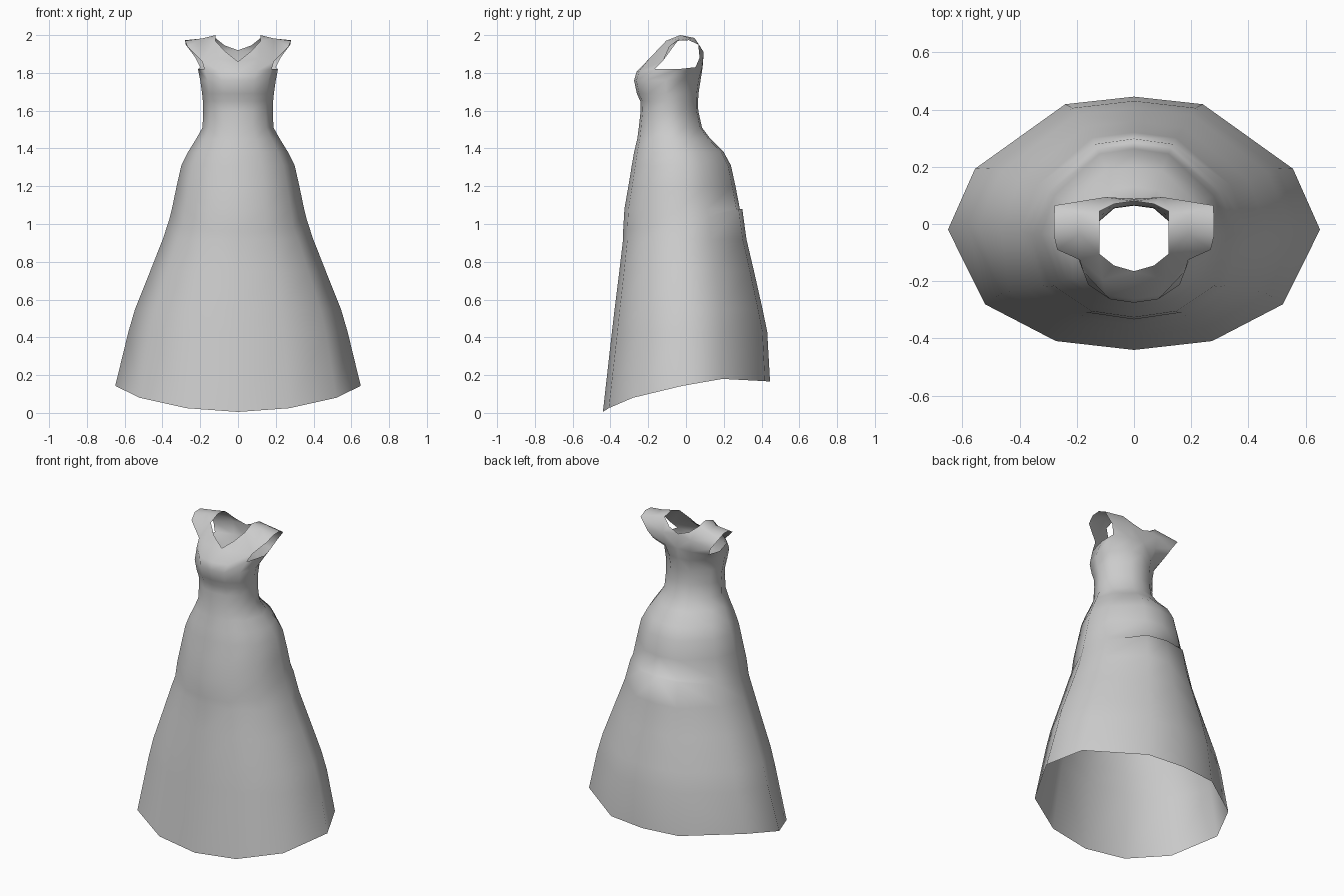
import bpy, bmesh

if "Cube" in bpy.data.objects:
    bpy.data.objects.remove(bpy.data.objects["Cube"])

# fabric colour
fabric = bpy.data.materials.new("grey_fabric")
fabric.diffuse_color = (0.6, 0.6, 0.6, 1)
fabric.use_nodes = True
fabric.node_tree.nodes["Principled BSDF"].inputs["Base Color"].default_value = fabric.diffuse_color

# half cross-section from front centre to back centre (x and y fractions)
SECTION = [(0, -1), (.42, -.93), (.80, -.64), (1, -.05), (.855, .43), (.37, .94), (0, 1)]
HEM_Z = [.005, .025, .08, .143, .18, .168, .165]

# rings of skirt and bodice: height, half width, front y, back y
RINGS = [(None, .65, -.44, .445), (.43, .58, -.392, .43), (.55, .545, -.378, .405),
         (.75, .465, -.353, .36), (.92, .398, -.333, .32), (1.02, .366, -.333, .298),
         (1.08, .35, -.326, .285), (1.20, .325, -.305, .262), (1.31, .30, -.287, .238),
         (1.38, .265, -.275, .20), (1.45, .222, -.258, .13), (1.51, .188, -.25, .085),
         (1.60, .184, -.24, .065), (1.65, .186, -.242, .064), (1.69, .19, -.26, .066),
         (1.76, .20, -.275, .077)]

# top of the bodice, neckline, armhole and yoke points of one half
TOP = {
    "T0": (0, -.262, 1.805), "T1": (.10, -.248, 1.81), "T2": (.178, -.165, 1.82),
    "T3": (.212, -.04, 1.82), "T4": (.20, .05, 1.83), "T5": (.09, .086, 1.83),
    "T6": (0, .088, 1.83),
    "N0": (0, -.165, 1.86), "N1": (.07, -.145, 1.915), "N2": (.12, -.105, 1.97),
    "N3": (.12, -.03, 2.0), "N4": (.12, .045, 1.985), "N5": (.07, .07, 1.945),
    "N6": (0, .08, 1.92),
    "front_yoke": (.11, -.195, 1.875), "back_yoke": (.10, .094, 1.91),
    "A1": (.19, -.125, 1.86), "A2": (.268, -.09, 1.94), "A3": (.28, -.04, 1.97),
    "A4": (.28, .015, 1.973), "A5": (.277, .065, 1.95), "A6": (.225, .072, 1.88),
    "S3": (.19, -.035, 1.982), "S4": (.19, .03, 1.98),
}
TOP_FACES = ["T0 T1 front_yoke N0", "front_yoke N1 N0", "T1 T2 A1 front_yoke",
             "front_yoke A1 N2 N1", "A1 A2 S3 N2", "A2 A3 S3", "N2 S3 N3",
             "S3 A3 A4 S4", "N3 S3 S4 N4", "A4 A5 S4", "S4 A5 N4",
             "A5 A6 back_yoke N4", "A6 T4 T5 back_yoke", "back_yoke T5 T6 N6",
             "back_yoke N6 N5 N4"]

bm = bmesh.new()

# skirt and bodice
loops = []
for z, width, front, back in RINGS:
    mid, depth = (front + back) / 2, (back - front) / 2
    loop = []
    for i, (fx, fy) in enumerate(SECTION):
        height = HEM_Z[i] if z is None else z
        if z == 1.02:                       # swept seam, lower at the front
            height += .06 * fy
        loop.append(bm.verts.new((fx * width, mid + fy * depth, height)))
    loops.append(loop)

# yoke and cap sleeves
top = {name: bm.verts.new(co) for name, co in TOP.items()}
loops.append([top["T%d" % i] for i in range(7)])
for a, b in zip(loops, loops[1:]):
    for i in range(6):
        bm.faces.new((a[i], a[i + 1], b[i + 1], b[i]))
for names in TOP_FACES:
    bm.faces.new([top[n] for n in names.split()])

for f in bm.faces:
    f.smooth = True
mesh = bpy.data.meshes.new("dress")
bm.to_mesh(mesh)
bm.free()
mesh.materials.append(fabric)
dress = bpy.data.objects.new("dress", mesh)
bpy.context.collection.objects.link(dress)

# second half
mirror = dress.modifiers.new("mirror", 'MIRROR')
mirror.use_clip = True
mirror.merge_threshold = .001
